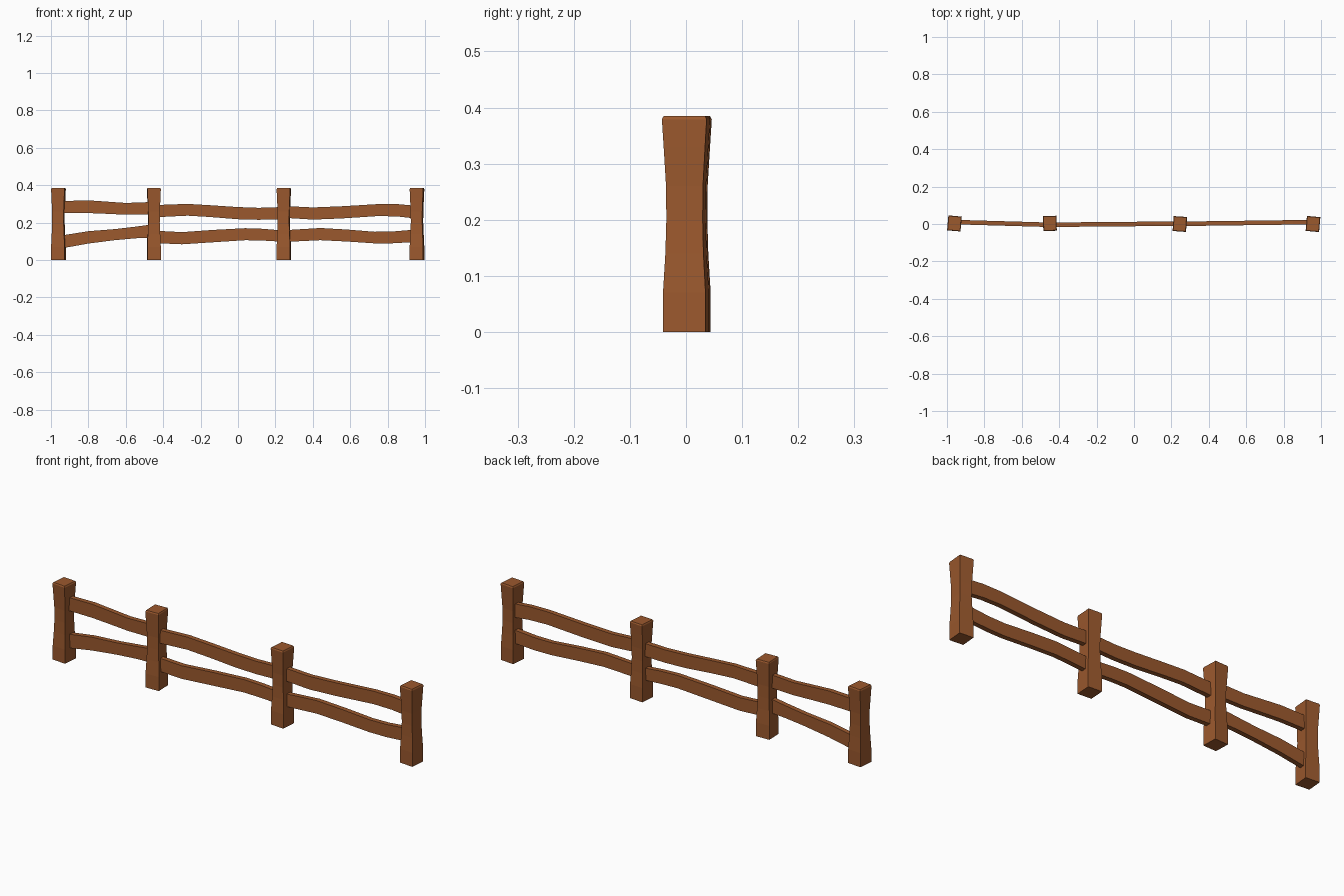
import bpy, bmesh, math

if "Cube" in bpy.data.objects:
    bpy.data.objects.remove(bpy.data.objects["Cube"])

wood = bpy.data.materials.new("brown_wood")
wood.diffuse_color = (0.33, 0.1, 0.027, 1)
wood.use_nodes = True
wood.node_tree.nodes["Principled BSDF"].inputs["Base Color"].default_value = wood.diffuse_color


def skin(name, rings):
    """Skin a list of four-point rings into a closed flat-faced solid."""
    bm = bmesh.new()
    loops = [[bm.verts.new(p) for p in ring] for ring in rings]
    for a, b in zip(loops, loops[1:]):
        for i in range(4):
            j = (i + 1) % 4
            bm.faces.new((a[i], a[j], b[j], b[i]))
    bm.faces.new(loops[0][::-1])
    bm.faces.new(loops[-1])
    bmesh.ops.recalc_face_normals(bm, faces=bm.faces)
    mesh = bpy.data.meshes.new(name)
    bm.to_mesh(mesh)
    bm.free()
    mesh.materials.append(wood)
    ob = bpy.data.objects.new(name, mesh)
    bpy.context.collection.objects.link(ob)
    return ob


# Waisted posts with a small chamfer at the top: (z, half width x, half depth y)
PROFILE = [(0, .036, .038), (.07, .036, .038), (.14, .033, .034), (.20, .0305, .0325),
           (.26, .031, .033), (.33, .034, .037), (.379, .036, .040), (.385, .033, .037)]
POSTS = [(-.96, .003, -5), (-.45, .003, 2), (.245, 0, -4), (.957, 0, -5)]
for n, (x, y, turn) in enumerate(POSTS):
    rings = [[(sx * w, sy * d, z) for sx, sy in ((-1, -1), (1, -1), (1, 1), (-1, 1))]
             for z, w, d in PROFILE]
    post = skin(f"post_{n + 1}", rings)
    post.location = (x, y, 0)
    post.rotation_euler.z = math.radians(turn)

# Wavy rails: end positions in y, then (x, bottom z, top z) along the length
T = .012
RAILS = [
    ("upper_rail_left", .010, -.004,
     [(-.945, .25, .315), (-.80, .251, .319), (-.70, .247, .312), (-.60, .242, .305), (-.46, .244, .310)]),
    ("lower_rail_left", .010, -.004,
     [(-.945, .062, .131), (-.80, .088, .154), (-.66, .106, .165), (-.55, .116, .178), (-.46, .12, .190)]),
    ("upper_rail_middle", -.004, .002,
     [(-.435, .229, .294), (-.27, .237, .300), (-.15, .230, .293), (0, .218, .283), (.11, .215, .279), (.235, .218, .283)]),
    ("lower_rail_middle", -.004, .002,
     [(-.435, .09, .156), (-.30, .084, .149), (-.13, .095, .161), (.04, .106, .170), (.13, .104, .167), (.235, .098, .158)]),
    ("upper_rail_right", .001, .010,
     [(.26, .225, .288), (.40, .216, .281), (.55, .222, .287), (.75, .235, .299), (.85, .233, .299), (.94, .223, .291)]),
    ("lower_rail_right", .001, .010,
     [(.26, .097, .160), (.44, .106, .171), (.58, .099, .163), (.73, .089, .151), (.82, .089, .152), (.94, .096, .162)]),
]
for name, y0, y1, stations in RAILS:
    xa, xb = stations[0][0], stations[-1][0]
    rings = []
    for x, lo, hi in stations:
        y = y0 + (y1 - y0) * (x - xa) / (xb - xa)
        rings.append([(x, y - T, lo), (x, y + T, lo), (x, y + T, hi), (x, y - T, hi)])
    skin(name, rings)
